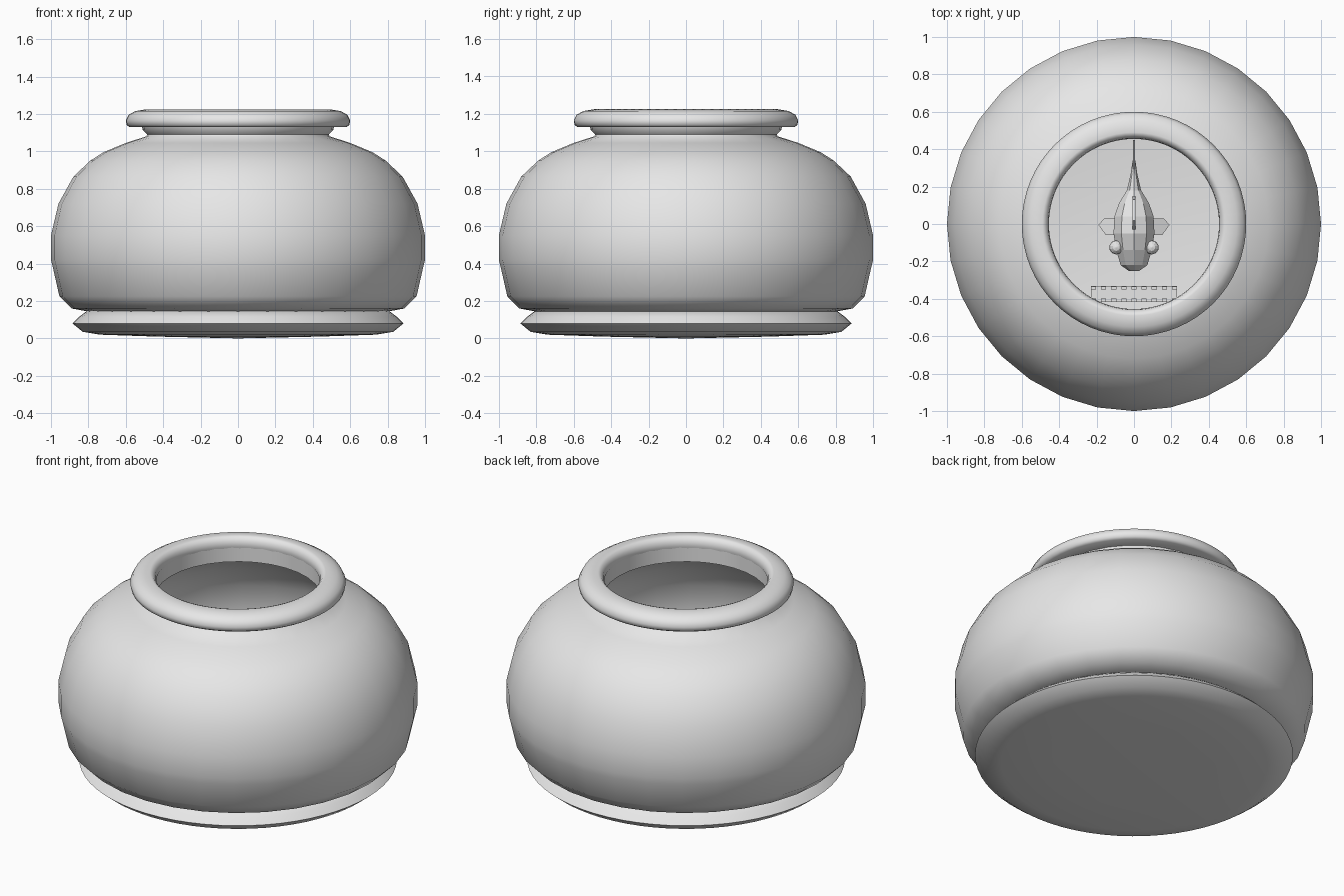
import bpy, bmesh, math
from mathutils import Vector

cube = bpy.data.objects.get("Cube")
if cube:
    bpy.data.objects.remove(cube, do_unlink=True)

grey = bpy.data.materials.new("plain_grey")
grey.use_nodes = True
grey.diffuse_color = (0.8, 0.8, 0.8, 1)
grey.node_tree.nodes["Principled BSDF"].inputs["Base Color"].default_value = (0.8, 0.8, 0.8, 1)


def finish(name, bm, angle=None):
    bmesh.ops.remove_doubles(bm, verts=bm.verts, dist=0.0005)
    bmesh.ops.recalc_face_normals(bm, faces=bm.faces)
    mesh = bpy.data.meshes.new(name)
    bm.to_mesh(mesh)
    bm.free()
    mesh.materials.append(grey)
    ob = bpy.data.objects.new(name, mesh)
    bpy.context.collection.objects.link(ob)
    if angle:
        bpy.ops.object.select_all(action='DESELECT')
        ob.select_set(True)
        bpy.context.view_layer.objects.active = ob
        bpy.ops.object.shade_smooth_by_angle(angle=math.radians(angle))
    return ob


def lathe(name, profile, sides, closed=False):
    bm = bmesh.new()
    vs = [bm.verts.new((r, 0, z)) for r, z in profile]
    pairs = list(zip(vs, vs[1:])) + ([(vs[-1], vs[0])] if closed else [])
    edges = [bm.edges.new(p) for p in pairs]
    bmesh.ops.spin(bm, geom=vs + edges, cent=(0, 0, 0), axis=(0, 0, 1),
                   angle=math.tau, steps=sides, use_merge=True)
    return finish(name, bm, 50)


def plate(name, points, thick, axis):
    """Thin fin: an outline pushed out along an axis."""
    bm = bmesh.new()
    face = bm.faces.new([bm.verts.new(p) for p in points])
    out = bmesh.ops.extrude_face_region(bm, geom=[face])
    move = [v for v in out["geom"] if isinstance(v, bmesh.types.BMVert)]
    bmesh.ops.translate(bm, verts=move, vec=Vector(axis) * thick)
    bmesh.ops.translate(bm, verts=bm.verts, vec=Vector(axis) * -thick / 2)
    return finish(name, bm)


def add_box(bm, centre, size):
    vs = bmesh.ops.create_cube(bm, size=1)["verts"]
    bmesh.ops.scale(bm, vec=size, verts=vs)
    bmesh.ops.translate(bm, vec=centre, verts=vs)


# Bowl: foot, hollow body with neck, and rolled lip
lathe("bowl_foot", [(0, 0), (.45, .01), (.74, .02), (.83, .035), (.885, .08),
                    (.85, .115), (.81, .145), (.7, .15), (0, .15)], 64)
lathe("bowl_body", [(0, .14), (.81, .145), (.89, .16), (.955, .225), (.99, .38),
                    (1, .42), (1, .55), (.96, .72), (.88, .865), (.79, .95),
                    (.72, .995), (.6, 1.045), (.49, 1.08), (.485, 1.09),
                    (.51, 1.115), (.515, 1.14), (.46, 1.18), (.46, 1.075),
                    (.58, 1.025), (.7, .97), (.86, .84), (.935, .71), (.97, .55),
                    (.96, .4), (.92, .24), (.87, .19), (.8, .17), (0, .17)], 32)
lathe("bowl_lip", [(.47, 1.13), (.58, 1.13), (.595, 1.14), (.6, 1.165), (.585, 1.195),
                   (.55, 1.215), (.49, 1.225), (.475, 1.22), (.46, 1.2), (.455, 1.17)],
      64, closed=True)

# Fish body: faceted rings from nose to tail root (y, half width, half height)
LEVEL = .5
bm = bmesh.new()
rings = []
for y, w, h in [(-.25, .03, .03), (-.22, .075, .07), (-.14, .1, .12), (-.05, .115, .15),
                (.04, .11, .14), (.11, .085, .11), (.18, .04, .07), (.27, .018, .045),
                (.34, .008, .04)]:
    rings.append([bm.verts.new((w * math.cos(a), y, LEVEL + h * math.sin(a)))
                  for a in (math.tau * (i + .5) / 10 for i in range(10))])
for a, b in zip(rings, rings[1:]):
    for i in range(10):
        j = (i + 1) % 10
        bm.faces.new((a[i], a[j], b[j], b[i]))
bm.faces.new(rings[0])
bm.faces.new(rings[-1])
finish("fish_body", bm)

# Fish fins and eyes
plate("tail_fin", [(0, .28, LEVEL + .03), (0, .45, LEVEL + .14), (0, .4, LEVEL),
                   (0, .45, LEVEL - .14), (0, .28, LEVEL - .03)], .012, (1, 0, 0))
plate("dorsal_fin", [(0, -.04, LEVEL + .13), (0, .02, LEVEL + .22), (0, .13, LEVEL + .2),
                     (0, .15, LEVEL + .07)], .014, (1, 0, 0))
for side, s in (("left", 1), ("right", -1)):
    plate(side + "_pectoral_fin", [(s * .1, .03, LEVEL), (s * .16, .03, LEVEL - .02),
                                   (s * .19, -.005, LEVEL - .04), (s * .15, -.06, LEVEL - .02),
                                   (s * .1, -.06, LEVEL)], .015, (0, 0, 1))
    bm = bmesh.new()
    eye = bmesh.ops.create_uvsphere(bm, u_segments=10, v_segments=6, radius=.038)["verts"]
    bmesh.ops.translate(bm, vec=(s * .095, -.125, LEVEL + .06), verts=eye)
    finish(side + "_eye", bm)

# Small ornamental wall near the front, with battlements along both edges
bm = bmesh.new()
add_box(bm, (0, -.375, .26), (.46, .085, .18))
for y in (-.342, -.408):
    for i in range(0, 17, 2):
        add_box(bm, (-.2165 + i * .02706, y, .37), (.027, .018, .04))
finish("ornament_wall", bm)
